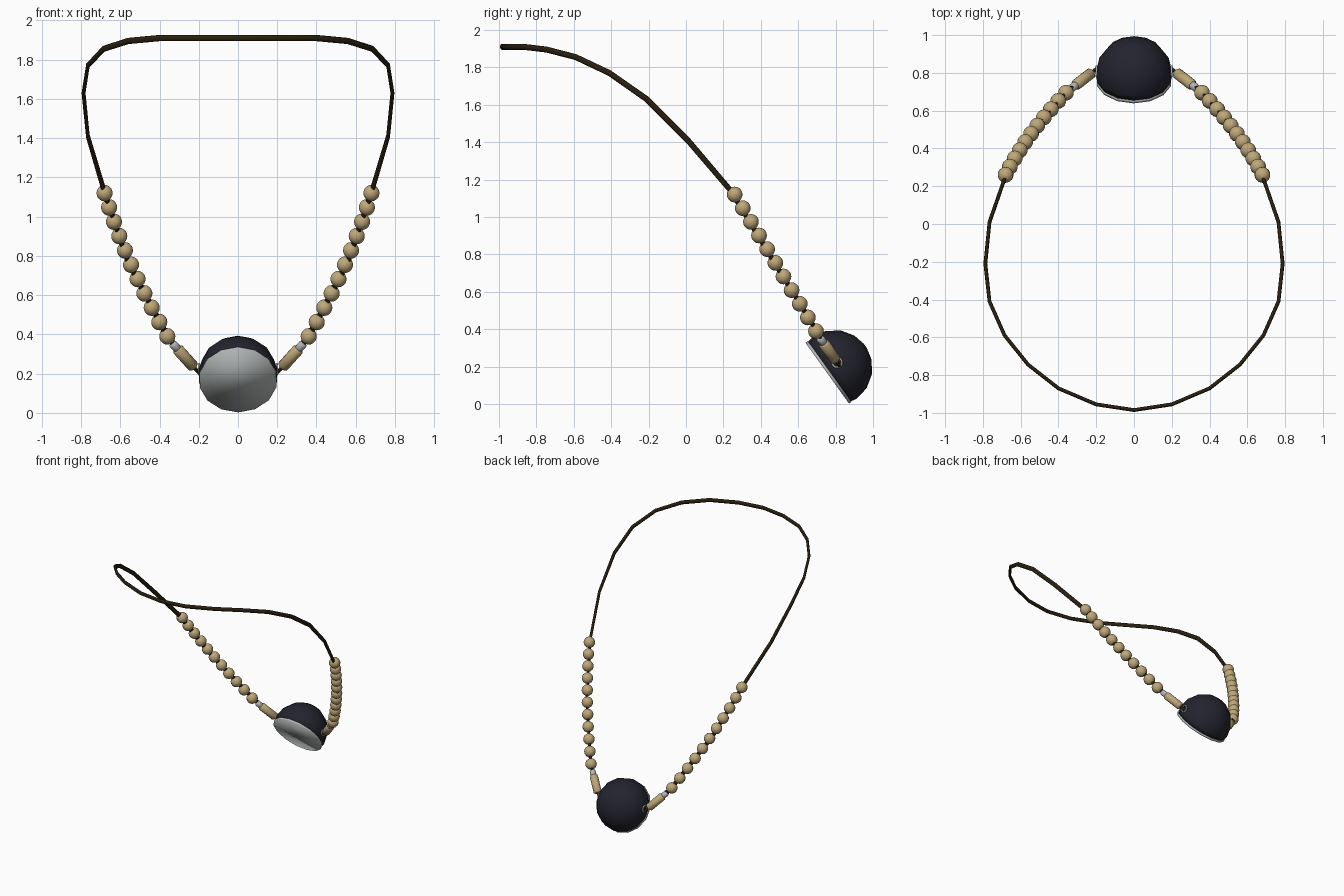
import bpy, bmesh, math
from mathutils import Vector

if "Cube" in bpy.data.objects:
    bpy.data.objects.remove(bpy.data.objects["Cube"])


def material(name, rgb):
    m = bpy.data.materials.new(name)
    m.use_nodes = True
    m.diffuse_color = (*rgb, 1)
    m.node_tree.nodes["Principled BSDF"].inputs["Base Color"].default_value = (*rgb, 1)
    return m


LEATHER = material("dark brown leather", (0.022, 0.014, 0.005))
NAVY = material("dark navy", (0.017, 0.017, 0.028))
WOOD = material("tan wood", (0.52, 0.39, 0.19))
SILVER = material("silver grey", (0.45, 0.47, 0.47))


def finish(bm, name, mat, smooth=True):
    bmesh.ops.recalc_face_normals(bm, faces=bm.faces)
    mesh = bpy.data.meshes.new(name)
    bm.to_mesh(mesh)
    bm.free()
    for p in mesh.polygons:
        p.use_smooth = smooth
    mesh.materials.append(mat)
    ob = bpy.data.objects.new(name, mesh)
    bpy.context.collection.objects.link(ob)
    return ob


def lathe(name, profile, origin, axis, mat, sides):
    """Turn a (radius, height) profile about an axis and cap both ends."""
    axis = Vector(axis).normalized()
    u = axis.cross(Vector((1, 0, 0.01))).normalized()
    v = axis.cross(u)
    bm = bmesh.new()
    rings = []
    for r, h in profile:
        rings.append([bm.verts.new(Vector(origin) + axis * h + r * (
            u * math.cos(2 * math.pi * i / sides) + v * math.sin(2 * math.pi * i / sides)))
            for i in range(sides)])
    for a, b in zip(rings, rings[1:]):
        for i in range(sides):
            j = (i + 1) % sides
            bm.faces.new((a[i], a[j], b[j], b[i]))
    bm.faces.new(rings[0])
    bm.faces.new(rings[-1])
    return finish(bm, name, mat)


def rod(name, a, b, radius, mat, sides=12):
    a, b = Vector(a), Vector(b)
    length = (b - a).length
    e = min(radius * 0.3, length * 0.2)
    return lathe(name, [(radius - e, 0), (radius, e), (radius, length - e), (radius - e, length)],
                 a, b - a, mat, sides)


# Cord: a flattened strip swept around the neck and down through the beads
half = [(0.2, -0.955, 1.91), (0.4, -0.87, 1.91), (0.56, -0.745, 1.895),
        (0.685, -0.59, 1.855), (0.765, -0.41, 1.77), (0.787, -0.21, 1.63),
        (0.765, 0.01, 1.41), (0.685, 0.24, 1.14), (0.56, 0.465, 0.77),
        (0.36, 0.70, 0.39), (0.31, 0.74, 0.33)]
path = [Vector((-x, y, z)) for x, y, z in reversed(half)]
path += [Vector((0, -0.985, 1.91))] + [Vector(p) for p in half]
bm = bmesh.new()
rings = []
for i, p in enumerate(path):
    t = (path[min(i + 1, len(path) - 1)] - path[max(i - 1, 0)]).normalized()
    out = Vector((p.x, p.y + 0.2, 0))
    out = (out - t * out.dot(t)).normalized()
    wide = t.cross(out)
    rings.append([bm.verts.new(p + out * 0.01 * math.cos(k * math.pi / 4)
                               + wide * 0.016 * math.sin(k * math.pi / 4)) for k in range(8)])
for a, b in zip(rings, rings[1:]):
    for k in range(8):
        bm.faces.new((a[k], a[(k + 1) % 8], b[(k + 1) % 8], b[k]))
bm.faces.new(rings[0])
bm.faces.new(rings[-1])
finish(bm, "neck_cord", LEATHER)

# Pendant: dark dome with a thin metal plate over its open side
AXIS = (0, 0.81, 0.58)
BASE = (0, 0.755, 0.165)
R = 0.203
dome = [(0.196, 0.015)]
dome += [(R * math.cos(math.radians(d)), 0.048 + R * math.sin(math.radians(d)))
         for d in (0, 22, 45, 67, 86)]
lathe("pendant_dome", dome, BASE, AXIS, NAVY, 14)
lathe("pendant_front_plate", [(0.2, 0), (0.2, 0.016)], BASE, AXIS, SILVER, 14)

for s, side in ((1, "left"), (-1, "right")):
    # Round beads follow a gentle bow
    first, last = Vector((0.68, 0.26, 1.12)), Vector((0.36, 0.695, 0.39))
    for i in range(11):
        f = i / 10
        c = first.lerp(last, f)
        c.x += 0.1 * f * (1 - f)
        bm = bmesh.new()
        bmesh.ops.create_uvsphere(bm, u_segments=14, v_segments=10, radius=0.042)
        bmesh.ops.translate(bm, verts=bm.verts, vec=(c.x * s, c.y, c.z))
        finish(bm, f"{side}_bead_{i + 1}", WOOD)

    # Long bead with metal sleeve, wire and attachment ring
    top, bottom = Vector((0.335, 0.715, 0.355)), Vector((0.215, 0.808, 0.222))

    def at(f):
        p = top.lerp(bottom, f)
        return Vector((p.x * s, p.y, p.z))

    rod(f"{side}_metal_sleeve", at(0), at(0.28), 0.022, SILVER)
    rod(f"{side}_long_bead", at(0.2), at(0.92), 0.03, WOOD)
    rod(f"{side}_link_wire", at(0.85), at(1.15), 0.01, LEATHER, 8)
    bpy.ops.mesh.primitive_torus_add(major_radius=0.026, minor_radius=0.006,
                                     major_segments=16, minor_segments=6,
                                     location=(0.199 * s, 0.808, 0.222),
                                     rotation=(0, math.pi / 2, 0))
    ring = bpy.context.object
    ring.name = f"{side}_attachment_ring"
    ring.data.materials.append(SILVER)
    bpy.ops.object.shade_smooth()
